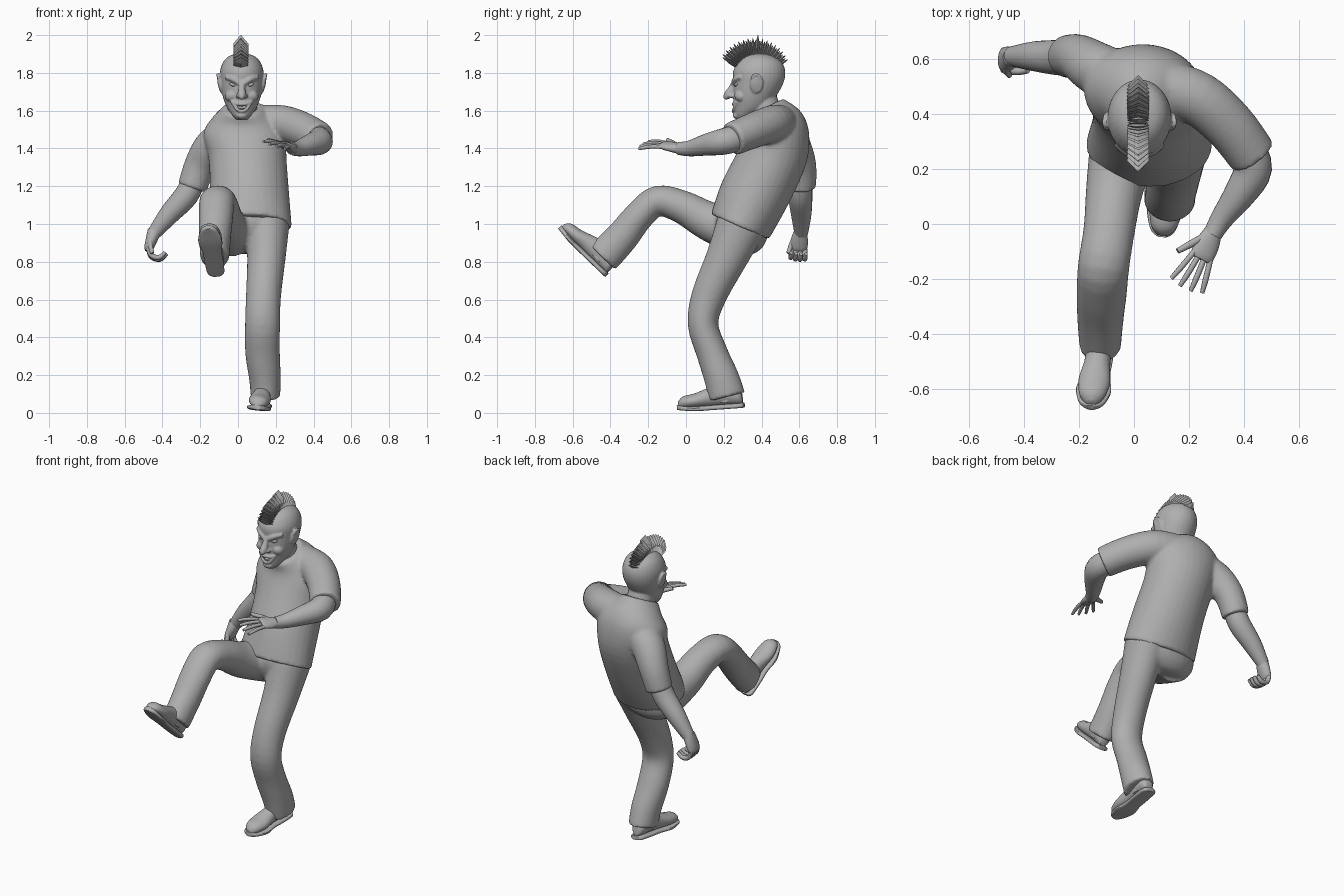
import bpy, bmesh, math
from mathutils import Vector, Matrix

if "Cube" in bpy.data.objects:
    bpy.data.objects.remove(bpy.data.objects["Cube"], do_unlink=True)

GREY = (0.43, 0.43, 0.43, 1)
mat = bpy.data.materials.new("plain grey")
mat.use_nodes = True
mat.diffuse_color = GREY
mat.node_tree.nodes["Principled BSDF"].inputs["Base Color"].default_value = GREY


def choose(objs):
    """Select these objects and make the first one active."""
    for other in bpy.context.selected_objects:
        other.select_set(False)
    for obj in objs:
        obj.select_set(True)
    bpy.context.view_layer.objects.active = objs[0]


def finish(name, bm, angle=40):
    """Turn a bmesh into a shaded, coloured object."""
    bmesh.ops.recalc_face_normals(bm, faces=bm.faces)
    mesh = bpy.data.meshes.new(name)
    bm.to_mesh(mesh)
    bm.free()
    mesh.materials.append(mat)
    obj = bpy.data.objects.new(name, mesh)
    bpy.context.collection.objects.link(obj)
    choose([obj])
    bpy.ops.object.shade_smooth_by_angle(angle=math.radians(angle))
    return obj


def fuse(name, objs, voxel, passes):
    """Melt overlapping parts into one softly blended skin."""
    choose(objs)
    bpy.ops.object.join()
    obj = objs[0]
    obj.name = name
    remesh = obj.modifiers.new("blend", "REMESH")
    remesh.mode, remesh.voxel_size = "VOXEL", voxel
    soften = obj.modifiers.new("soften", "SMOOTH")
    soften.iterations = passes
    for modifier in (remesh.name, soften.name):
        bpy.ops.object.modifier_apply(modifier=modifier)
    bpy.ops.object.shade_smooth_by_angle(angle=math.radians(50))


def spline(rings, steps):
    """Smoothly interpolate rings of (x, y, z, radius along side, other radius)."""
    rings = [Vector(tuple(r) if len(r) == 5 else (*r, r[3])) for r in rings]
    out = []
    for i in range(len(rings) - 1):
        a, b, c, d = (rings[min(max(i + k, 0), len(rings) - 1)] for k in (-1, 0, 1, 2))
        for s in range(steps):
            t = s / steps
            out.append(b + (c - a) * t / 2 + (a * 2 - b * 5 + c * 4 - d) * t ** 2 / 2
                       + (b * 3 - a - c * 3 + d) * t ** 3 / 2)
    return out + [rings[-1]]


def loft(name, rings, side=(1, 0, 0), end=None, n=24, steps=4, power=1, axis=None, axis_end=None, angle=40):
    """Skin elliptical rings along a path; side and axis may turn towards their ends."""
    rows = spline(rings, steps)
    bm = bmesh.new()
    loops = []
    for i, row in enumerate(rows):
        c, along = row.to_3d(), i / (len(rows) - 1)
        tangent = rows[min(i + 1, len(rows) - 1)].to_3d() - rows[max(i - 1, 0)].to_3d()
        if axis:
            tangent = Vector(axis).lerp(Vector(axis_end or axis), along)
        tangent.normalize()
        s = Vector(side).lerp(Vector(end or side), along)
        s = (s - tangent * s.dot(tangent)).normalized()
        u = tangent.cross(s)
        loop = []
        for k in range(n):
            x, y = math.cos(math.tau * k / n), math.sin(math.tau * k / n)
            x = math.copysign(abs(x) ** power, x)
            y = math.copysign(abs(y) ** power, y)
            loop.append(bm.verts.new(c + s * x * row[3] + u * y * row[4]))
        loops.append(loop)
    for a, b in zip(loops, loops[1:]):
        for k in range(n):
            bm.faces.new((a[k - 1], a[k], b[k], b[k - 1]))
    bm.faces.new(loops[0])
    bm.faces.new(loops[-1])
    return finish(name, bm, angle)


def ball(name, loc, size, tilt=0):
    bm = bmesh.new()
    m = Matrix.Translation(loc) @ Matrix.Rotation(tilt, 4, "Y") @ Matrix.Diagonal((*size, 1))
    bmesh.ops.create_uvsphere(bm, u_segments=20, v_segments=12, radius=1, matrix=m)
    return finish(name, bm)


def tube(name, points, r, n=10):
    return loft(name, [(*p, r * (0.75 if p is points[-1] else 1)) for p in points], side=(0.3, 0.2, 1), n=n)


# Shirt: leaning body and two sleeves
shirt = [loft("shirt_body", [
    (.055, .285, .985, .23, .167), (.06, .37, 1.17, .21, .188), (.05, .452, 1.35, .207, .19),
    (.035, .48, 1.48, .218, .17), (.035, .465, 1.56, .17, .144), (.025, .415, 1.615, .1, .112)],
    end=(1, -.2, .2), n=32, axis=(0, .4, .92), axis_end=(0, -.43, .9))]
shirt.append(loft("left_sleeve", [(.1, .5, 1.53, .1), (.235, .455, 1.53, .099), (.35, .355, 1.495, .094),
                                  (.433, .245, 1.45, .089)], side=(0, 0, 1)))
shirt.append(loft("right_sleeve", [(-.04, .52, 1.47, .1), (-.135, .565, 1.41, .097), (-.2, .605, 1.31, .085),
                                   (-.243, .61, 1.19, .078)], side=(0, 1, 0)))
fuse("shirt", shirt, .01, 7)

# Bare forearms
loft("left_forearm", [(.4, .29, 1.46, .07), (.432, .2, 1.437, .07), (.385, .11, 1.42, .058),
                      (.32, .02, 1.4, .042), (.285, -.04, 1.4, .034)], side=(0, 0, 1))
loft("right_forearm", [(-.23, .605, 1.24, .06), (-.275, .605, 1.15, .064), (-.365, .61, 1.05, .054),
                       (-.445, .61, .95, .036)], side=(0, 1, 0))


def hand(label, wrist, along, across, palm, curl, spread, thick, thumb_out):
    """Palm, four jointed fingers and a thumb on the across side."""
    w, d, s, p = (Vector(v) for v in (wrist, along, across, palm))
    d, s, p = d.normalized(), s.normalized(), p.normalized()
    loft(label + "_palm", [(*(w + d * t), a, b * thick) for t, a, b in
                           ((-.01, .033, .028), (.04, .045, .024), (.085, .046, .019), (.105, .036, .012))], side=s)
    for i in range(4):
        f = i - 1.5
        at = w + d * .09 + s * f * .023
        path = [at]
        for k in range(3):
            turn = curl * (k + .7)
            at = at + (d * math.cos(turn) + p * math.sin(turn) + s * f * spread) * (.048 - .004 * abs(f))
            path.append(at)
        tube(f"{label}_finger_{i + 1}", path, .0105 * thick)
    base = w + d * .025 + s * .025
    aim = s * thumb_out + d * .8
    tube(label + "_thumb", [base, base + aim * .05, base + aim * .11 + p * curl * .03], .014)


hand("left_hand", (.285, -.035, 1.4), (-.42, -.9, .2), (-.9, .42, .3), (-.2, 0, -1), .12, .16, 1, .6)
hand("right_hand", (-.445, .605, .955), (-.3, -.1, -.9), (0, -1, .1), (.9, 0, -.3), .95, .02, 1.3, .25)

# Trousers
trousers = [loft("trouser_seat", [
    (.055, .31, 1.04, .2, .14), (.045, .295, .98, .21, .145), (.025, .285, .92, .185, .13),
    (.01, .275, .87, .12, .09), (.01, .27, .85, .03, .03)], axis=(0, .3, .95))]
trousers.append(loft("left_trouser_leg", [
    (.155, .295, 1.0, .118, .135), (.15, .215, .82, .102, .11), (.135, .122, .62, .093, .093),
    (.13, .09, .47, .093, .081), (.13, .137, .32, .092, .083), (.143, .19, .18, .084, .093),
    (.145, .217, .085, .078, .098)]))
trousers.append(loft("right_trouser_leg", [
    (-.03, .32, .95, .13, .13), (-.07, .13, 1.01, .105, .105), (-.09, -.02, 1.09, .094, .088),
    (-.11, -.15, 1.122, .094, .081), (-.117, -.245, 1.047, .092, .08), (-.122, -.34, .93, .085, .088),
    (-.123, -.442, .822, .076, .094)]))
fuse("trousers", trousers, .01, 7)


def shoe(label, heel, toe, up):
    """Flat sole, rounded upper and ankle, laid out from heel to toe."""
    h, t, u = Vector(heel), Vector(toe), Vector(up)
    f = t - h
    u = (u - f * u.dot(f) / f.dot(f)).normalized()
    s = f.cross(u)

    def row(k, lift, a, b):
        return (*(h + f * k + u * lift), a, b)

    outline = ((0, .025), (.06, .045), (.3, .05), (.5, .05), (.72, .064), (.9, .05), (.97, .034), (1, .015))
    loft(label + "_sole", [row(k, .014 + .04 * max(0, k - .7), a, .013) for k, a in outline],
         side=s, power=.6, axis=f)
    loft(label + "_upper", [row(k, .02 + b, a, b) for k, a, b in (
        (.02, .02, .03), (.08, .04, .045), (.3, .046, .058), (.5, .048, .05),
        (.72, .058, .037), (.9, .045, .031), (.98, .018, .018))], side=s, axis=f)
    loft(label + "_ankle", [row(.27, .04, .04, .055), row(.27, .15, .045, .055)], side=s)


shoe("left_shoe", (.135, .31, .028), (.1, -.045, .003), (.1, 0, 1))
shoe("right_shoe", (-.115, -.43, .72), (-.16, -.685, .965), (.05, .7, .7))

# Head with a carved open mouth
levels = ((1.55, .275, .32, .025), (1.575, .258, .37, .05), (1.62, .255, .44, .08), (1.68, .25, .48, .102),
          (1.75, .25, .517, .114), (1.81, .25, .525, .115), (1.86, .28, .505, .097),
          (1.89, .32, .46, .065), (1.903, .37, .41, .02))
head = loft("head", [(.02, (f + b) / 2, z, w, (b - f) / 2) for z, f, b, w in levels],
            axis=(0, 0, 1), n=32)
cutter = ball("mouth_cutter", (.02, .255, 1.622), (.048, .032, .024))
cutter.hide_render = True
cut = head.modifiers.new("mouth", "BOOLEAN")
cut.operation, cut.object = "DIFFERENCE", cutter
choose([head])
bpy.ops.object.modifier_apply(modifier=cut.name)
bpy.data.objects.remove(cutter, do_unlink=True)

# Grinning lips and teeth
face = [head, loft("neck", [(.025, .44, 1.54, .085), (.02, .4, 1.68, .075)])]
for label, drop in (("upper", .01), ("lower", -.027)):
    lip = [(.02 + x * .054, .25 + x * x * .018, 1.624 + drop + x * x * (.024 - drop))
           for x in (-1, -.5, 0, .5, 1)]
    face.append(tube(label + "_lip", lip, .009))
    for i in range(-3, 4):
        x, z = i * .011, 1.624 + drop * .7 + i * i * .0013
        ball(f"{label}_tooth_{i + 4}", (.02 + x, .256 + i * i * .0008, z), (.0055, .005, .009))

# Hooked nose, cheeks, brows, eyes and ears
face.append(loft("nose", [(.02, .258, 1.755, .013), (.02, .24, 1.715, .018), (.02, .226, 1.688, .023),
                          (.02, .212, 1.671, .017), (.02, .206, 1.66, .006)], n=14))
face.append(ball("chin", (.02, .27, 1.575), (.03, .022, .02)))
for label, m in (("left", 1), ("right", -1)):
    face.append(ball(label + "_nostril", (.02 + m * .018, .24, 1.678), (.015, .018, .012)))
    face.append(ball(label + "_cheek", (.02 + m * .052, .292, 1.68), (.038, .036, .032), m * .5))
    ball(label + "_eye", (.02 + m * .045, .267, 1.737), (.02, .013, .01), m * -.3)
    face.append(tube(label + "_brow", [(.02 + m * x, y, z) for x, y, z in (
        (.01, .254, 1.744), (.045, .262, 1.766), (.085, .292, 1.778))], .016))
    face.append(ball(label + "_ear", (.02 + m * .113, .37, 1.74), (.014, .032, .052), m * .2))
    rim = [(.02 + m * (.118 + .01 * math.sin(a)), .37 + .03 * math.cos(a), 1.745 + .046 * math.sin(a))
           for a in (-1.4, -.6, .2, 1, 1.8, 2.6)]
    face.append(tube(label + "_ear_rim", rim, .008))
fuse("head", face, .005, 3)

# Mohawk: a fan of thin pointed blades
count = 34
for i in range(count):
    a = math.radians(30 + 122 * i / (count - 1))
    out = Vector((0, -math.cos(a), math.sin(a)))
    tip = (.214 if i % 2 else .204) - .022 * i / count
    if i == count // 2:
        tip = .22
    root = Vector((.015, .37, 1.78))
    loft(f"mohawk_blade_{i + 1}", [(*(root + out * r), w, t) for r, w, t in
                                   ((.09, .036, .014), (tip - .045, .04, .012), (tip, .002, .001))],
         n=4, steps=1, angle=10)
